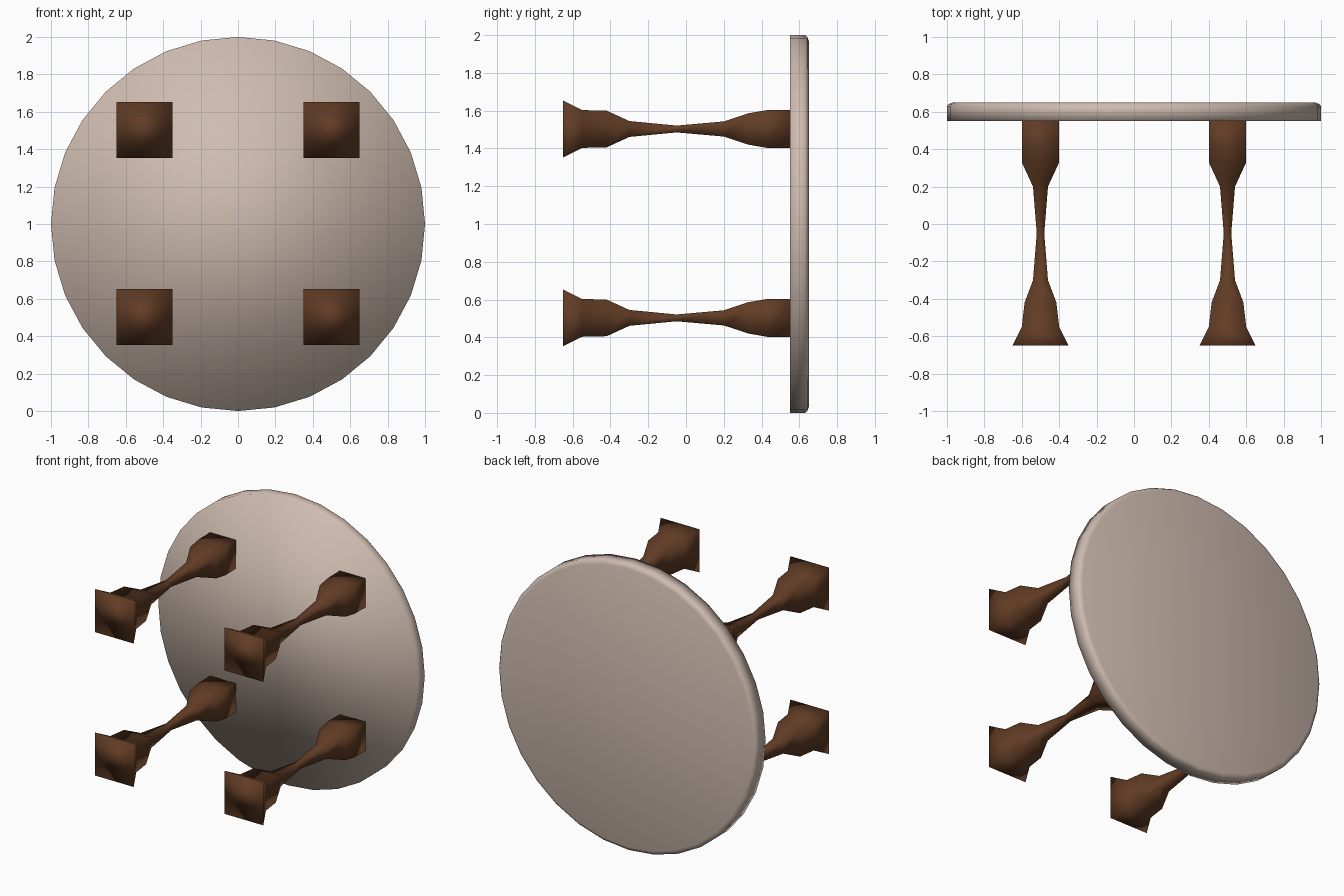
import bpy, bmesh, math

if "Cube" in bpy.data.objects:
    bpy.data.objects.remove(bpy.data.objects["Cube"])


def material(name, rgb):
    mat = bpy.data.materials.new(name)
    mat.diffuse_color = (*rgb, 1)
    mat.use_nodes = True
    mat.node_tree.nodes["Principled BSDF"].inputs["Base Color"].default_value = mat.diffuse_color
    return mat


def loft(name, rings, location, mat):
    """Skin a closed, capped solid through a list of rings."""
    bm = bmesh.new()
    loops = [[bm.verts.new(p) for p in ring] for ring in rings]
    n = len(loops[0])
    for a, b in zip(loops, loops[1:]):
        for i in range(n):
            j = (i + 1) % n
            bm.faces.new((a[i], a[j], b[j], b[i]))
    bm.faces.new(loops[0])
    bm.faces.new(loops[-1])
    bmesh.ops.recalc_face_normals(bm, faces=bm.faces)
    for f in bm.faces:
        f.smooth = True
    mesh = bpy.data.meshes.new(name)
    bm.to_mesh(mesh)
    bm.free()
    mesh.materials.append(mat)
    obj = bpy.data.objects.new(name, mesh)
    obj.location = location
    bpy.context.collection.objects.link(obj)
    return obj


def circle(y, r, n=32):
    return [(r * math.cos(i * math.tau / n), y, r * math.sin(i * math.tau / n))
            for i in range(n)]


def rectangle(y, hx, hz):
    return [(-hx, y, -hz), (hx, y, -hz), (hx, y, hz), (-hx, y, hz)]


top_mat = material("pale_top", (0.62, 0.50, 0.43))
leg_mat = material("dark_wood", (0.12, 0.045, 0.018))

# Round table top, standing on edge, with an eased outer rim
loft("table_top",
     [circle(0.55, 1.0), circle(0.63, 1.0), circle(0.642, 0.99), circle(0.65, 0.97)],
     (0, 0, 1), top_mat)

# Four waisted legs with flared feet: y, half width, half height
profile = [(-0.65, 0.15, 0.15), (-0.55, 0.10, 0.10), (-0.42, 0.085, 0.097),
           (-0.30, 0.04, 0.042), (-0.05, 0.02, 0.018), (0.20, 0.04, 0.04),
           (0.33, 0.10, 0.083), (0.43, 0.10, 0.10), (0.55, 0.10, 0.10)]
for side, x in (("left", -0.5), ("right", 0.5)):
    for level, z in (("lower", 0.503), ("upper", 1.503)):
        loft(f"{level}_{side}_leg", [rectangle(*p) for p in profile], (x, 0, z), leg_mat)
